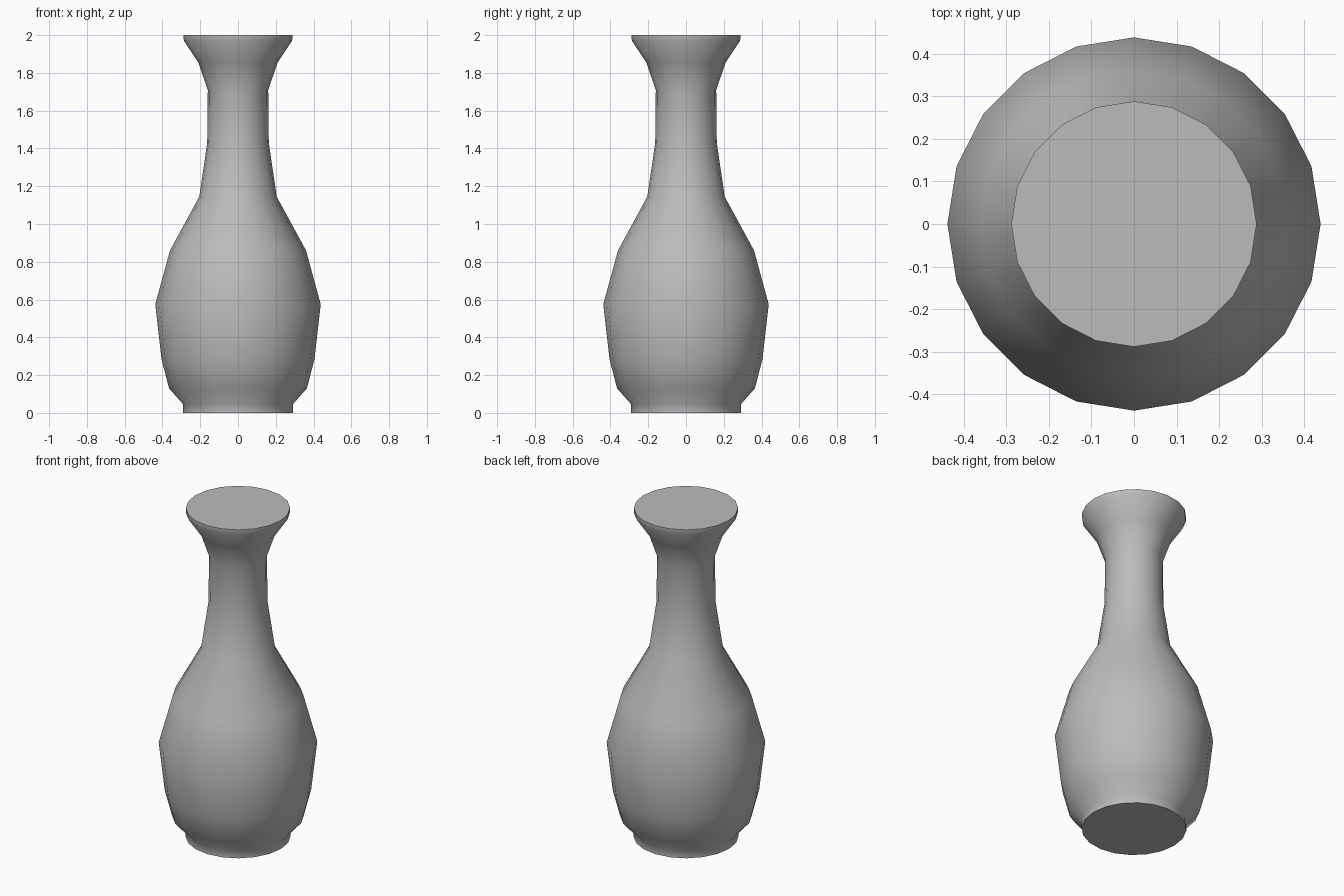
import bpy
import bmesh
from math import cos, sin, pi, radians

if "Cube" in bpy.data.objects:
    bpy.data.objects.remove(bpy.data.objects["Cube"], do_unlink=True)

SIDES = 20

# Outline of the vase from foot to lip: (radius, height)
PROFILE = [
    (0.29, 0.0), (0.29, 0.045), (0.365, 0.13), (0.405, 0.285),
    (0.438, 0.575), (0.36, 0.86), (0.205, 1.145), (0.163, 1.43),
    (0.16, 1.71), (0.21, 1.855), (0.287, 1.97), (0.288, 2.0),
]


def make_material(name, colour):
    mat = bpy.data.materials.new(name)
    mat.use_nodes = True
    mat.diffuse_color = colour
    mat.node_tree.nodes["Principled BSDF"].inputs["Base Color"].default_value = colour
    return mat


def lathe(name, profile, sides, mat):
    """Stack rings along the profile, bridge them and cap both ends."""
    bm = bmesh.new()
    rings = [[bm.verts.new((r * cos(2 * pi * i / sides), r * sin(2 * pi * i / sides), z))
              for i in range(sides)] for r, z in profile]
    for low, high in zip(rings, rings[1:]):
        for i in range(sides):
            j = (i + 1) % sides
            bm.faces.new((low[i], low[j], high[j], high[i]))
    bm.faces.new(rings[0][::-1])
    bm.faces.new(rings[-1])
    mesh = bpy.data.meshes.new(name)
    bm.to_mesh(mesh)
    bm.free()
    mesh.materials.append(mat)
    obj = bpy.data.objects.new(name, mesh)
    bpy.context.collection.objects.link(obj)
    return obj


# Vase body with smooth walls and sharp flat ends
vase = lathe("vase", PROFILE, SIDES, make_material("grey", (0.5, 0.5, 0.5, 1.0)))
bpy.ops.object.select_all(action="DESELECT")
vase.select_set(True)
bpy.context.view_layer.objects.active = vase
bpy.ops.object.shade_smooth_by_angle(angle=radians(60))
